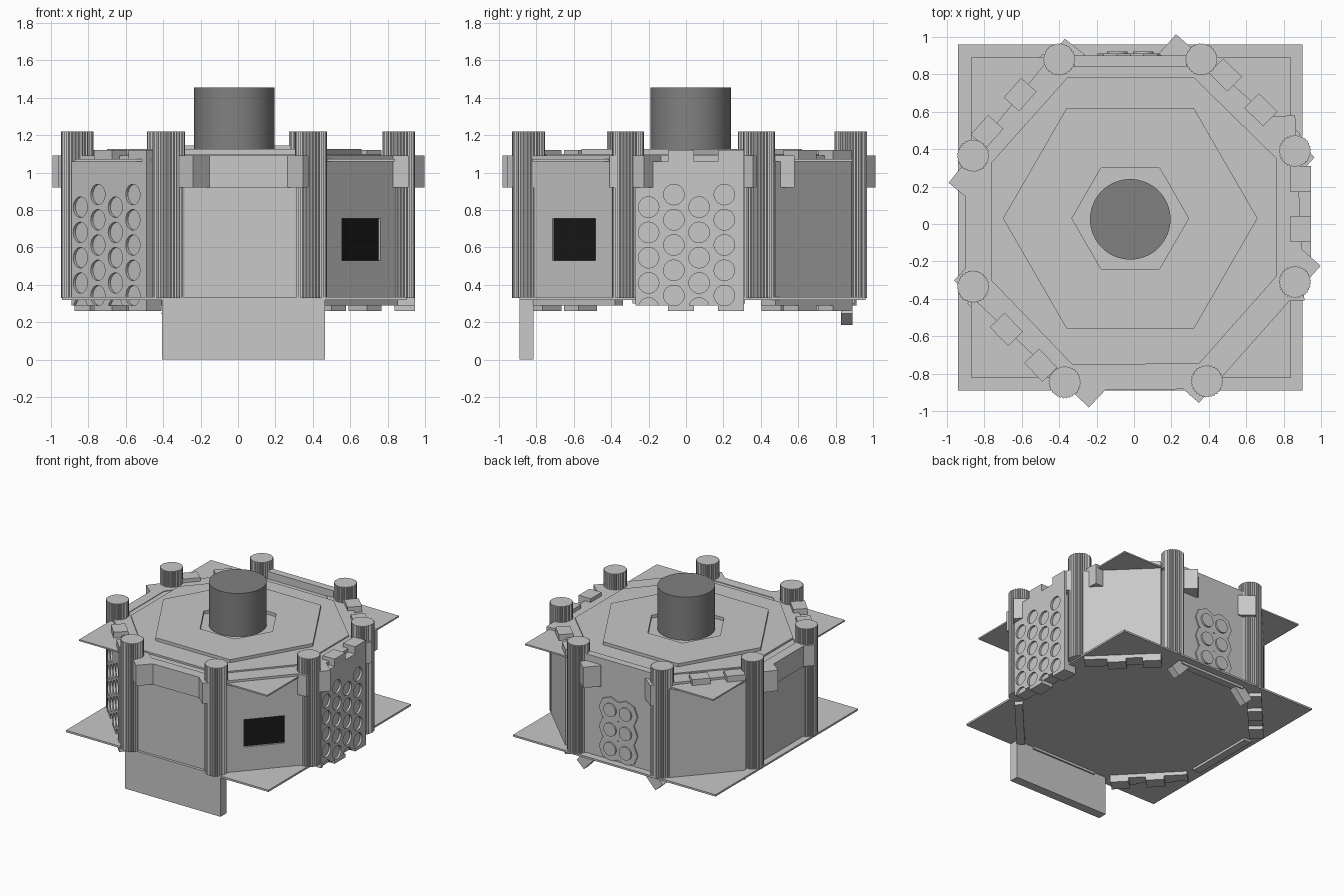
import bpy, bmesh, math
from mathutils import Matrix, Vector

if "Cube" in bpy.data.objects:
    bpy.data.objects.remove(bpy.data.objects["Cube"])


def material(name, value):
    m = bpy.data.materials.new(name)
    m.use_nodes = True
    m.diffuse_color = (value, value, value, 1)
    m.node_tree.nodes["Principled BSDF"].inputs["Base Color"].default_value = m.diffuse_color
    return m


LIGHT = material("light grey", 0.58)
DARK = material("dark grey", 0.22)
BLACK = material("black", 0.01)


def finish(name, bm, mat, frame=Matrix()):
    bm.transform(frame)
    bmesh.ops.recalc_face_normals(bm, faces=bm.faces)
    me = bpy.data.meshes.new(name)
    bm.to_mesh(me)
    bm.free()
    me.materials.append(mat)
    ob = bpy.data.objects.new(name, me)
    bpy.context.collection.objects.link(ob)
    return ob


def box(name, xs, ys, zs, mat=LIGHT, frame=Matrix()):
    bm = bmesh.new()
    bmesh.ops.create_cube(bm, size=1)
    for v in bm.verts:
        v.co = [(a + b) / 2 + (b - a) * c for (a, b), c in zip((xs, ys, zs), v.co)]
    return finish(name, bm, mat, frame)


def prism(name, points, z0, z1, mat=LIGHT):
    bm = bmesh.new()
    face = bm.faces.new([bm.verts.new((x, y, z0)) for x, y in points])
    new = bmesh.ops.extrude_face_region(bm, geom=[face])["geom"]
    top = [g for g in new if isinstance(g, bmesh.types.BMVert)]
    bmesh.ops.translate(bm, verts=top, vec=(0, 0, z1 - z0))
    return finish(name, bm, mat)


def ring(cx, cy, r, n):
    return [(cx + r * math.cos(math.tau * i / n), cy + r * math.sin(math.tau * i / n)) for i in range(n)]


def discs(name, spots, r, n0, n1, frame, sides=24):
    """Round pegs pointing along the wall normal."""
    bm = bmesh.new()
    for t, z in spots:
        place = Matrix.Translation((t, (n0 + n1) / 2, z)) @ Matrix.Rotation(math.pi / 2, 4, 'X')
        bmesh.ops.create_cone(bm, cap_ends=True, segments=sides, radius1=r, radius2=r,
                              depth=n1 - n0, matrix=place)
    return finish(name, bm, LIGHT, frame)


def cut(ob, cutter):
    cutter.hide_render = True
    cutter.hide_set(True)
    mod = ob.modifiers.new("cut", 'BOOLEAN')
    mod.operation = 'DIFFERENCE'
    mod.solver = 'EXACT'
    mod.object = cutter


# Corner columns, counter-clockwise from the front right of the plan
corners = [(0.39, -0.84), (0.86, -0.31), (0.86, 0.39), (0.36, 0.88),
           (-0.40, 0.88), (-0.86, 0.365), (-0.86, -0.335), (-0.37, -0.845)]


def wall_frame(i):
    """Local axes: along the wall, outward, up; origin midway between columns."""
    a, b = Vector(corners[i]), Vector(corners[(i + 1) % 8])
    t, m = (b - a).normalized(), (a + b) / 2
    return Matrix(((t.x, t.y, 0, m.x), (t.y, -t.x, 0, m.y), (0, 0, 1, 0), (0, 0, 0, 1)))


def scaled(k):
    return [(x * k, y * k) for x, y in corners]


# Fluted columns
for i, (cx, cy) in enumerate(corners):
    flutes = [(cx + r * math.cos(a), cy + r * math.sin(a))
              for k in range(64) for a, r in [(math.tau * k / 64, 0.087 if k % 2 else 0.081)]]
    prism(f"column_{i + 1}", flutes, 0.33, 1.22)

# Plates, core and roof layers
box("base_plate", (-0.94, 0.90), (-0.89, 0.96), (0.32, 0.335))
box("upper_plate", (-0.87, 0.84), (-0.82, 0.89), (1.06, 1.072))
prism("core", scaled(0.97), 0.33, 1.06)
prism("roof_outer_layer", scaled(0.96), 1.07, 1.085)
prism("roof_inner_layer", scaled(0.89), 1.08, 1.10)
roof_hex = prism("roof_hexagon", ring(-0.02, 0.03, 0.68, 6), 1.10, 1.125)
cut(roof_hex, prism("roof_opening_cutter", ring(-0.02, 0.03, 0.312, 6), 1.095, 1.2))

# Chimney
chimney = prism("chimney", ring(-0.02, 0.025, 0.215, 64), 1.09, 1.455, DARK)

# Perforated walls with tabs through the plates
holes = [(-0.24 + 0.135 * c, 0.275 + 0.135 * k + 0.0675 * (c % 2))
         for c in range(4) for k in range(7)]
for i in (1, 2, 4, 6):
    f = wall_frame(i)
    panel = box(f"perforated_panel_{i}", (-0.31, 0.27), (-0.025, 0.085), (0.29, 1.06), LIGHT, f)
    cut(panel, discs(f"hole_cutter_{i}", holes, 0.055, 0.068, 0.12, f))
    for j, t in enumerate((-0.066, 0.2)):
        for part, zs in (("upper", (1.06, 1.12)), ("lower", (0.26, 0.29))):
            box(f"{part}_tab_{i}_{j}", (t - 0.07, t + 0.07), (-0.025, 0.085), zs, LIGHT, f)
    tilt = f @ Matrix.Rotation(-0.05, 4, 'Z')
    box(f"cross_beam_{i}", (-0.45, 0.54), (-0.11, 0.028), (0.92, 1.09), LIGHT, tilt)

# Window wall
f = wall_frame(0)
window_wall = box("window_wall", (-0.3, 0.3), (-0.02, 0.042), (0.29, 1.06), LIGHT, f)
cut(window_wall, box("window_cutter", (-0.15, 0.16), (0.02, 0.1), (0.53, 0.755), LIGHT, f))
box("window_pane", (-0.15, 0.16), (0.015, 0.026), (0.53, 0.755), BLACK, f)
box("window_wall_beam", (-0.47, 0.51), (-0.09, 0.045), (0.92, 1.09), LIGHT, f)

# Plain front and side walls with a short beam
for i, name in ((5, "side"), (7, "front")):
    f = wall_frame(i)
    box(name + "_wall", (-0.3, 0.3), (-0.04, 0.025), (0.3, 1.06), LIGHT, f)
    box(name + "_beam", (-0.3, 0.3), (-0.04, 0.042), (0.92, 1.09), LIGHT, f)

# Front skirt reaching the ground
box("front_skirt", (-0.405, 0.465), (-0.89, -0.815), (0, 0.325))

# Back wall with a raised plate and six buttons
f = wall_frame(3)
box("back_wall", (-0.3, 0.3), (-0.04, 0.02), (0.3, 1.145), LIGHT, f)
spots = [(t, z) for t in (-0.07, 0.07) for z in (0.43, 0.59, 0.75)]
discs("button_plate", spots, 0.105, 0.01, 0.03, f, 8)
discs("buttons", spots, 0.055, 0.02, 0.043, f)

# Splayed back legs
for side in (-1, 1):
    place = Matrix.Translation((-0.02 + side * 0.29, 0.86, 0.29)) @ Matrix.Rotation(-side * 0.75, 4, 'Y')
    box(f"back_leg_{side}", (-0.045, 0.045), (-0.03, 0.03), (-0.1, 0.05), LIGHT, place)

# Smooth round parts
bpy.ops.object.select_all(action='DESELECT')
for ob in (chimney, bpy.data.objects["buttons"]):
    ob.select_set(True)
    bpy.context.view_layer.objects.active = ob
bpy.ops.object.shade_smooth_by_angle(angle=math.radians(30))
